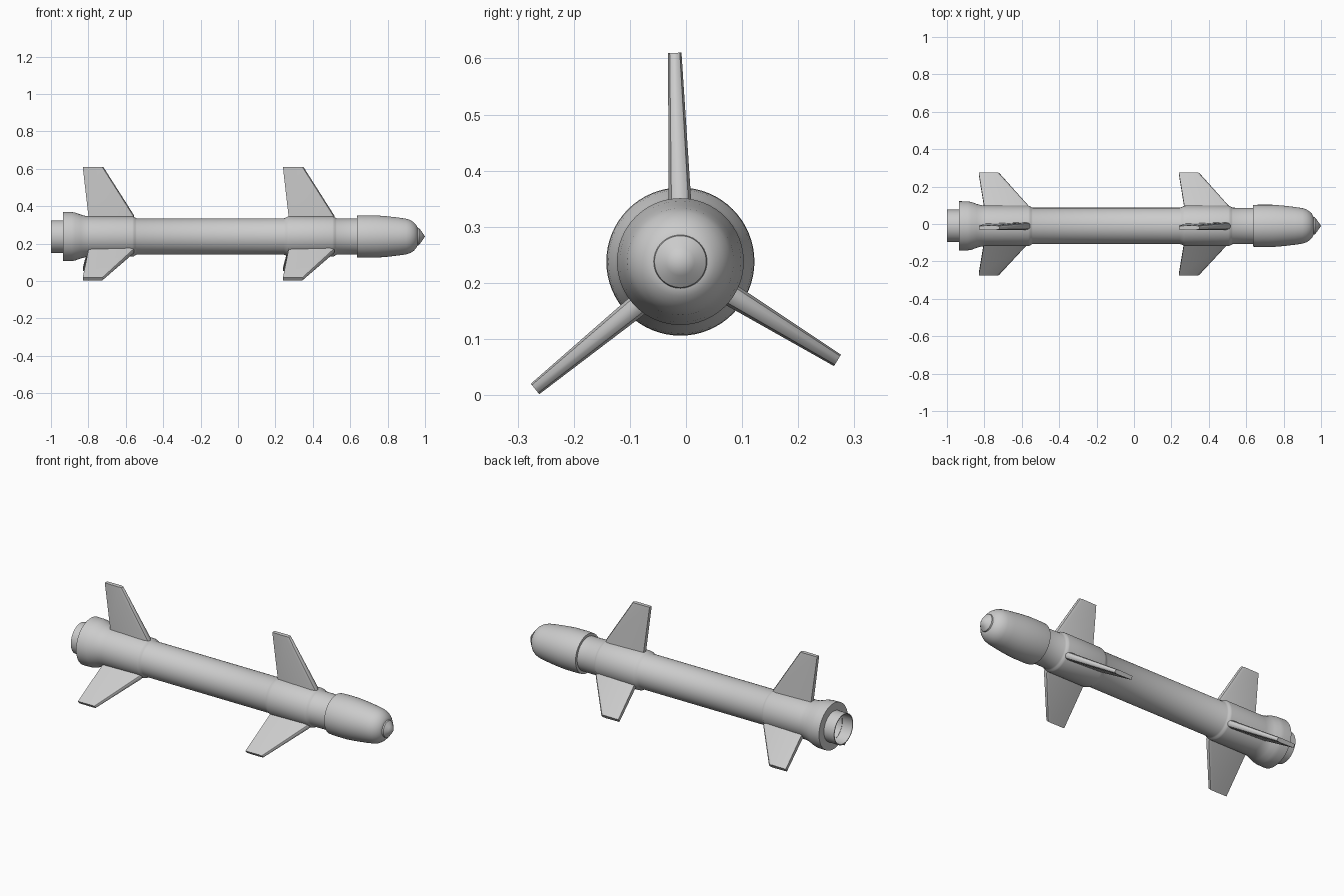
import bpy, bmesh, math
from mathutils import Vector

if "Cube" in bpy.data.objects:
    bpy.data.objects.remove(bpy.data.objects["Cube"])

CY, CZ = -0.01, 0.238   # body axis
SIDES = 64


def finish(name, bm, angle=35):
    bmesh.ops.recalc_face_normals(bm, faces=bm.faces)
    me = bpy.data.meshes.new(name)
    bm.to_mesh(me)
    bm.free()
    ob = bpy.data.objects.new(name, me)
    bpy.context.collection.objects.link(ob)
    bpy.ops.object.select_all(action='DESELECT')
    ob.select_set(True)
    bpy.context.view_layer.objects.active = ob
    bpy.ops.object.shade_smooth_by_angle(angle=math.radians(angle))
    return ob


def lathe(name, profile):
    """Spin (x, radius) points around the body axis."""
    bm = bmesh.new()
    verts = [bm.verts.new((x, CY, CZ + r)) for x, r in profile]
    edges = [bm.edges.new(p) for p in zip(verts, verts[1:])]
    bmesh.ops.spin(bm, geom=verts + edges, cent=(0, CY, CZ), axis=(1, 0, 0),
                   angle=math.tau, steps=SIDES, use_duplicate=False)
    bmesh.ops.remove_doubles(bm, verts=bm.verts, dist=1e-5)
    return finish(name, bm)


def fin(name, dx, root, tip):
    """Swept fin, thicker towards its leading edge; root and tip are (y, z)."""
    root, tip = Vector((0, *root)), Vector((0, *tip))
    side = (tip - root).cross(Vector((1, 0, 0))).normalized()
    inner = root - 0.15 * (tip - root)
    # station, trailing x / half thickness, leading x / half thickness
    stations = [(inner, -0.80, 0.012, -0.555, 0.020),
                (root, -0.80, 0.012, -0.555, 0.020),
                (tip, -0.83, 0.010, -0.72, 0.012)]
    bm = bmesh.new()
    rings = []
    for p, xt, ht, xl, hl in stations:
        pts = [(xt, -ht), (xl - 0.022, -hl), (xl - 0.006, -hl * 0.75), (xl, -hl * 0.3),
               (xl, hl * 0.3), (xl - 0.006, hl * 0.75), (xl - 0.022, hl), (xt, ht)]
        rings.append([bm.verts.new(p + side * s + Vector((x + dx, 0, 0))) for x, s in pts])
    for a, b in zip(rings, rings[1:]):
        for i in range(len(a)):
            j = (i + 1) % len(a)
            bm.faces.new((a[i], a[j], b[j], b[i]))
    bm.faces.new(rings[0])
    bm.faces.new(rings[-1])
    return finish(name, bm)


# main tube with rear flare and two smooth collars under the fins
lathe("body", [(-0.935, 0.08), (-0.935, 0.132), (-0.89, 0.131), (-0.87, 0.128),
               (-0.84, 0.117), (-0.815, 0.110), (-0.79, 0.108), (-0.565, 0.108),
               (-0.557, 0.106), (-0.550, 0.101), (-0.542, 0.097),
               (0.245, 0.097), (0.256, 0.101), (0.265, 0.106), (0.275, 0.108),
               (0.505, 0.108), (0.513, 0.106), (0.520, 0.101), (0.528, 0.097),
               (0.64, 0.096)])

# hollow exhaust tube
lathe("nozzle", [(-0.88, 0.0), (-0.88, 0.082), (-1.0, 0.082), (-1.0, 0.087), (-0.93, 0.087)])

# rounded seeker head and pointed glass tip
lathe("nose", [(0.635, 0.09), (0.635, 0.111), (0.66, 0.113), (0.74, 0.113), (0.80, 0.108),
               (0.86, 0.101), (0.90, 0.095), (0.922, 0.088), (0.94, 0.076),
               (0.953, 0.062), (0.960, 0.048), (0.962, 0.0)])
lathe("nose_tip", [(0.958, 0.048), (0.967, 0.046), (0.983, 0.025), (1.0, 0.0)])

# three fins per set, two sets
FINS = {"top": ((-0.011, 0.35), (-0.02, 0.61)),
        "front": ((-0.090, 0.157), (-0.269, 0.011)),
        "back": ((0.085, 0.1755), (0.270, 0.062))}
for group, dx in (("tail", 0.0), ("forward", 1.07)):
    for label, (root, tip) in FINS.items():
        fin(f"{group}_fin_{label}", dx, root, tip)
